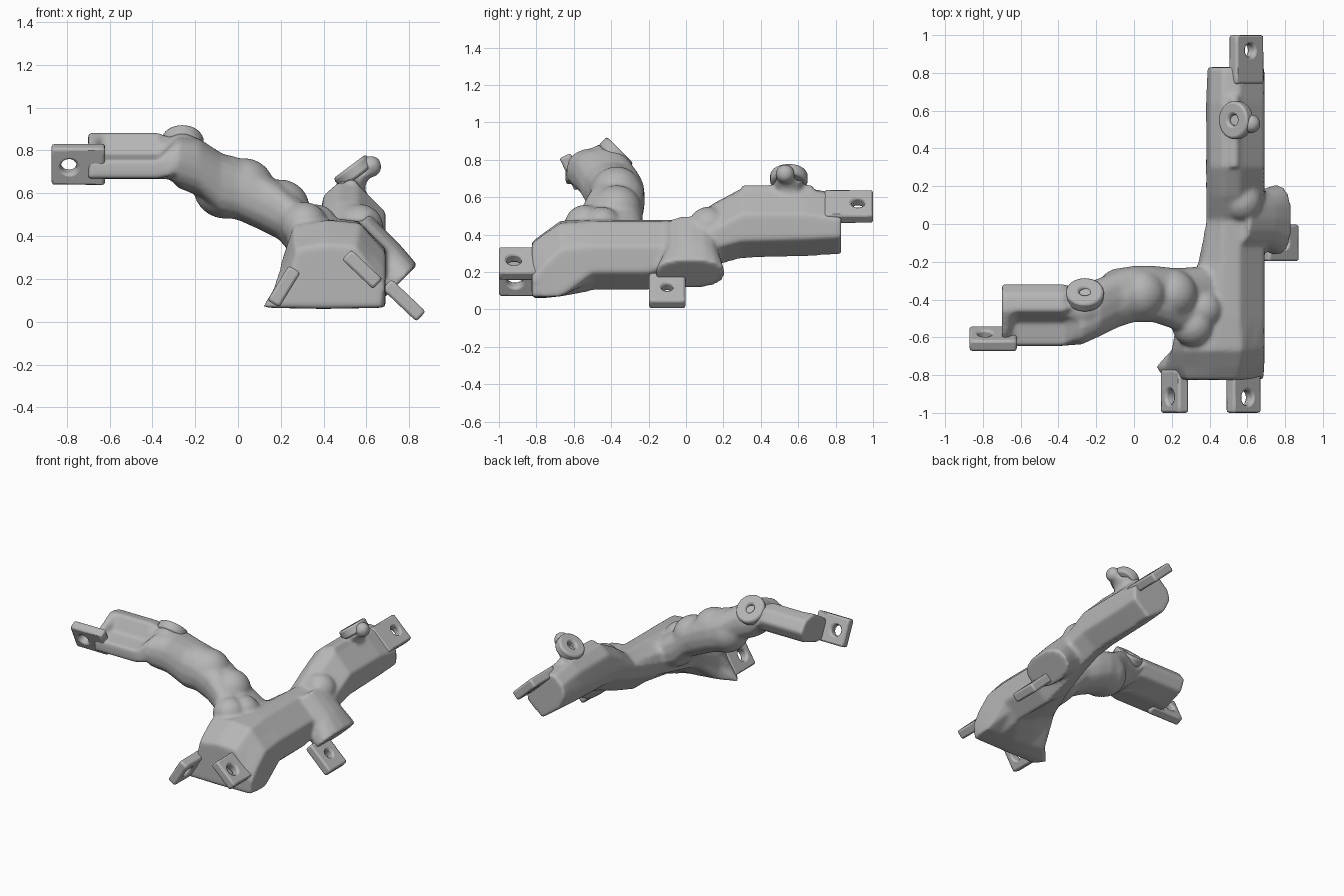
import bpy, bmesh, math
from mathutils import Vector

cube = bpy.data.objects.get("Cube")
if cube:
    bpy.data.objects.remove(cube)

shade = (0.47, 0.47, 0.47, 1)
grey = bpy.data.materials.new("plain grey")
grey.use_nodes = True
grey.diffuse_color = shade
grey.node_tree.nodes["Principled BSDF"].inputs["Base Color"].default_value = shade


def finish(bm, name):
    bmesh.ops.recalc_face_normals(bm, faces=bm.faces)
    mesh = bpy.data.meshes.new(name)
    bm.to_mesh(mesh)
    bm.free()
    mesh.materials.append(grey)
    obj = bpy.data.objects.new(name, mesh)
    bpy.context.collection.objects.link(obj)
    return obj


def squash(value):
    """Push a sine or cosine outwards, for a slightly squared oval."""
    return math.copysign(abs(value) ** 0.82, value)


def oval(a, b, ra, rb):
    """Sixteen point squared oval around a, b."""
    angles = [i * math.pi / 8 for i in range(16)]
    return [(a - ra * squash(math.cos(t)), b + rb * squash(math.sin(t))) for t in angles]


def poly(*pts):
    """Eight corner section, doubled with midpoints."""
    out = []
    for i, p in enumerate(pts):
        q = pts[(i + 1) % len(pts)]
        out += [p, ((p[0] + q[0]) / 2, (p[1] + q[1]) / 2)]
    return out


def trunk_section(left, base, top, lift):
    """Leaning octagon: steep right shoulder, lower left corner lifted."""
    right = 0.69
    return poly((left + 0.05, base + lift), (left, base + lift + 0.1),
                (left + 0.02, top - 0.06), (0.47, top),
                (0.56, top - 0.01), (right, top - 0.14),
                (right, base + 0.1), (0.57, base))


def loft(bm, sections, place):
    rings = [[bm.verts.new(place(t, *p)) for p in pts] for t, pts in sections]
    for r, s in zip(rings, rings[1:]):
        for i in range(len(r)):
            j = (i + 1) % len(r)
            bm.faces.new((r[i], r[j], s[j], s[i]))
    bm.faces.new(rings[0])
    bm.faces.new(rings[-1][::-1])


def ball(bm, centre, radius):
    made = bmesh.ops.create_icosphere(bm, subdivisions=3, radius=radius)
    bmesh.ops.translate(bm, verts=made["verts"], vec=centre)


def drilled(name, centre, u, v, half_u, half_v, hole, hole_shift=0.0, round_shape=False):
    """Plate or disc spanned by u and v with a round hole through it."""
    u, v, c = Vector(u).normalized(), Vector(v).normalized(), Vector(centre)
    normal = u.cross(v) * 0.032
    bm = bmesh.new()
    rings = []
    for rim, side in ((True, 1), (False, 1), (False, -1), (True, -1)):
        ring = []
        for i in range(32):
            x, y = math.cos(i * math.pi / 16), math.sin(i * math.pi / 16)
            if rim:
                k = 1 if round_shape else 1 / max(abs(x), abs(y))
                p = u * (x * k * half_u) + v * (y * k * half_v)
            else:
                p = u * (x * hole + hole_shift) + v * (y * hole)
            ring.append(bm.verts.new(c + p + normal * side))
        rings.append(ring)
    for r, s in zip(rings, rings[1:] + rings[:1]):
        for i in range(len(r)):
            j = (i + 1) % len(r)
            bm.faces.new((r[i], r[j], s[j], s[i]))
    obj = finish(bm, name)
    bevel = obj.modifiers.new("soft_edges", "BEVEL")
    bevel.width, bevel.segments, bevel.limit_method = 0.013, 2, "ANGLE"
    bevel.angle_limit = math.radians(50)
    return obj


body = bmesh.new()

# flared front mouth, sections are (x, z)
mouth = [
    (-0.825, poly((0.16, 0.065), (0.24, 0.2), (0.27, 0.34), (0.41, 0.36),
                  (0.55, 0.35), (0.685, 0.15), (0.67, 0.065), (0.4, 0.06))),
    (-0.76, poly((0.11, 0.065), (0.21, 0.22), (0.26, 0.38), (0.41, 0.41),
                 (0.56, 0.4), (0.69, 0.24), (0.685, 0.065), (0.4, 0.06))),
    (-0.67, poly((0.2, 0.09), (0.2, 0.27), (0.26, 0.45), (0.41, 0.475),
                 (0.57, 0.46), (0.69, 0.32), (0.69, 0.07), (0.45, 0.07))),
]

# trunk running back, as y, left edge, underside, top, corner lift
spine = [(-0.5, 0.23, 0.1, 0.48, 0.13), (-0.2, 0.34, 0.1, 0.48, 0.15),
         (0.02, 0.38, 0.17, 0.48, 0.13), (0.15, 0.38, 0.23, 0.57, 0.12),
         (0.3, 0.38, 0.27, 0.65, 0.1), (0.64, 0.38, 0.28, 0.65, 0.1),
         (0.83, 0.385, 0.29, 0.62, 0.1)]
trunk = mouth + [(y, trunk_section(*rest)) for y, *rest in spine]
loft(body, trunk, lambda t, a, b: (a, t, b))

# side arm with a recessed, lipped end, sections are (y, z)
def arm_end(ledge_y, ledge_z):
    return poly((-0.645, 0.67), (-0.645, 0.755), (ledge_y, ledge_z), (-0.46, 0.885),
                (-0.37, 0.87), (-0.315, 0.8), (-0.35, 0.72), (-0.5, 0.665))


lip, recess = arm_end(-0.575, 0.82), arm_end(-0.52, 0.78)
bend = [(-0.28, -0.48, 0.745, 0.16, 0.12), (-0.18, -0.44, 0.72, 0.155, 0.135),
        (-0.08, -0.39, 0.64, 0.155, 0.15), (0.0, -0.37, 0.615, 0.15, 0.14),
        (0.1, -0.37, 0.57, 0.15, 0.14), (0.19, -0.39, 0.52, 0.16, 0.135),
        (0.27, -0.41, 0.44, 0.18, 0.15), (0.42, -0.42, 0.36, 0.2, 0.12)]
arm = [(-0.7, lip), (-0.665, lip), (-0.635, recess), (-0.37, recess)]
arm += [(x, oval(*rest)) for x, *rest in bend]
loft(body, arm, lambda t, a, b: (t, a, b))

# ribs and swellings
for x, y, z, radius in ((-0.06, -0.38, 0.63, 0.15), (0.03, -0.37, 0.625, 0.14),
                        (0.2, -0.37, 0.53, 0.135), (0.31, -0.54, 0.45, 0.11),
                        (0.36, -0.45, 0.44, 0.11), (-0.26, -0.45, 0.78, 0.1),
                        (0.57, 0.12, 0.44, 0.11), (0.62, 0.53, 0.725, 0.052)):
    ball(body, (x, y, z), radius)

# side outlet, running out and down
outlet = [(0.0, oval(0.03, 0, 0.15, 0.12)), (0.2, oval(0.03, 0, 0.15, 0.12)),
          (0.33, oval(0.02, 0, 0.19, 0.11))]
loft(body, outlet, lambda t, a, b: (0.53 + 0.7 * (t + b), a, 0.42 + 0.7 * (b - t)))

# neck under the back boss and the long rib beside it
neck = [(0.56, oval(0.51, 0.55, 0.085, 0.1)), (0.64, oval(0.53, 0.55, 0.065, 0.075)),
        (0.69, oval(0.56, 0.55, 0.065, 0.08))]
loft(body, neck, lambda t, a, b: (a, b, t))
rib = [(y, oval(0.53, 0.63, 0.03, 0.035)) for y in (0.3, 0.68)]
loft(body, rib, lambda t, a, b: (a, t, b))

manifold = finish(body, "manifold_body")
remesh = manifold.modifiers.new("merge", "REMESH")
remesh.mode, remesh.voxel_size, remesh.use_smooth_shade = "VOXEL", 0.012, True
soften = manifold.modifiers.new("soften", "SMOOTH")
soften.factor, soften.iterations = 0.5, 8

# drilled mounting tabs, then the round bosses
X, Y = (1, 0, 0), (0, 1, 0)
slope = (1, 0, -0.95)
parts = [
    drilled("front_left_tab", (0.58, -0.885, 0.245), Y, slope, 0.115, 0.1, 0.04, -0.035),
    drilled("front_right_tab", (0.215, -0.885, 0.165), Y, (0.55, 0, 0.9), 0.115, 0.095, 0.04, -0.03),
    drilled("outlet_tab", (0.775, -0.1, 0.1), Y, slope, 0.097, 0.11, 0.03),
    drilled("back_tab", (0.595, 0.87, 0.55), Y, slope, 0.13, 0.1, 0.035, 0.05),
    drilled("arm_tab", (-0.745, -0.607, 0.735), X, (0, -0.42, 0.9), 0.125, 0.095, 0.037, -0.045),
    drilled("arm_boss", (-0.26, -0.375, 0.83), X, (0, -1, 1), 0.1, 0.1, 0.03, round_shape=True),
    drilled("back_boss", (0.54, 0.55, 0.7), Y, (0.8, 0, 0.6), 0.1, 0.095, 0.03, round_shape=True),
]

for obj in parts:
    bpy.ops.object.select_all(action="DESELECT")
    obj.select_set(True)
    bpy.context.view_layer.objects.active = obj
    bpy.ops.object.shade_smooth_by_angle()
